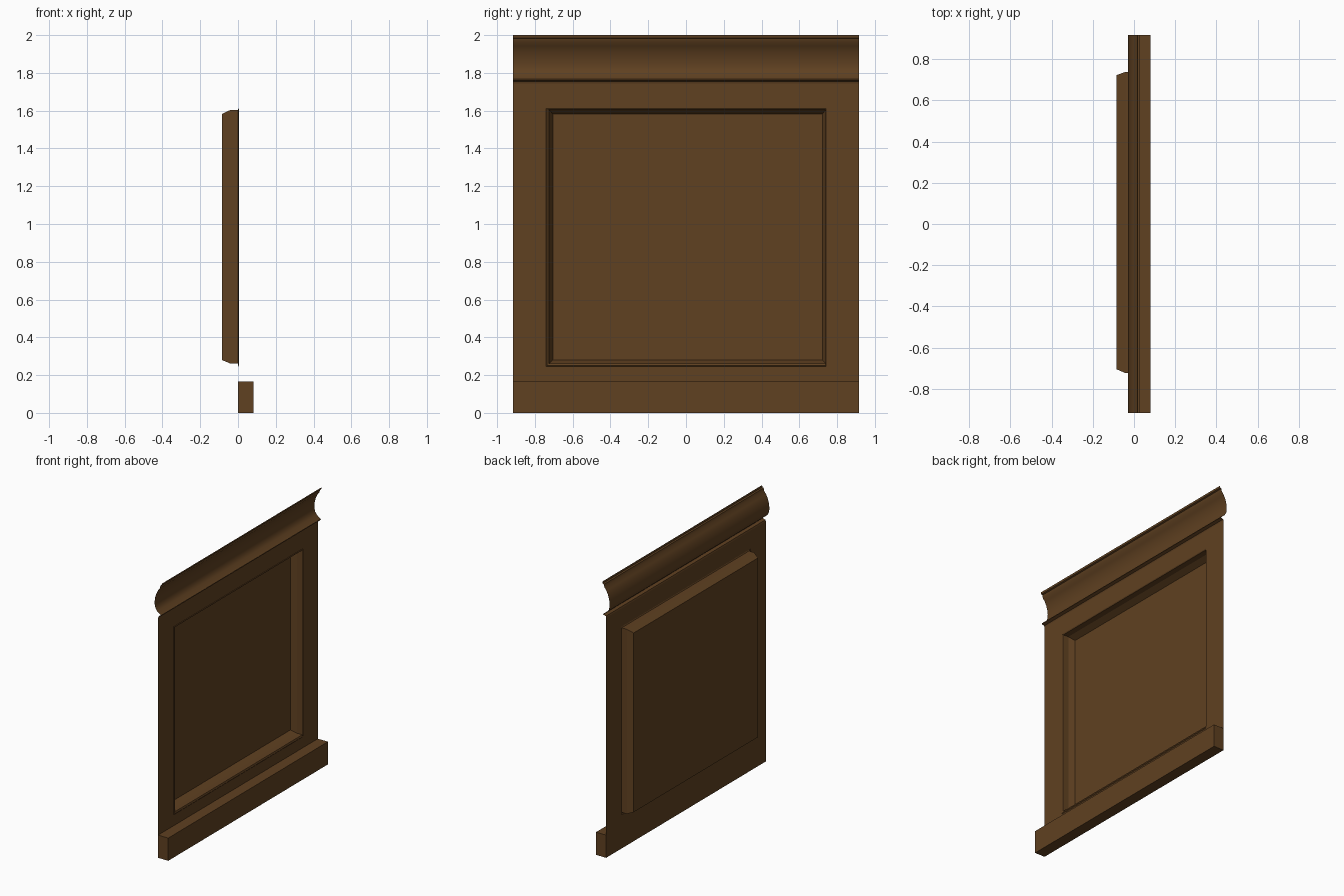
import bpy
import bmesh

if "Cube" in bpy.data.objects:
    bpy.data.objects.remove(bpy.data.objects["Cube"])

HALF = 0.917  # half width of the wall section

wood = bpy.data.materials.new("brown_wood")
wood.diffuse_color = (0.115, 0.052, 0.015, 1)
wood.use_nodes = True
wood.node_tree.nodes["Principled BSDF"].inputs["Base Color"].default_value = wood.diffuse_color


def finish(name, bm, smooth=True):
    mesh = bpy.data.meshes.new(name)
    bm.to_mesh(mesh)
    bm.free()
    obj = bpy.data.objects.new(name, mesh)
    bpy.context.collection.objects.link(obj)
    mesh.materials.append(wood)
    if smooth:
        bpy.ops.object.select_all(action='DESELECT')
        obj.select_set(True)
        bpy.context.view_layer.objects.active = obj
        bpy.ops.object.shade_smooth_by_angle(angle=0.6)
    return obj


def nested_rects(name, rects, cap=False):
    """Bridge rectangles (x, y0, y1, z0, z1), outermost first, facing +x."""
    bm = bmesh.new()
    loops = [[bm.verts.new((x, y, z)) for y, z in
              ((y0, z0), (y1, z0), (y1, z1), (y0, z1))]
             for x, y0, y1, z0, z1 in rects]
    for a, b in zip(loops, loops[1:]):
        for i in range(4):
            j = (i + 1) % 4
            bm.faces.new((a[i], a[j], b[j], b[i]))
    if cap:
        bm.faces.new(loops[-1])
    return finish(name, bm, smooth=False)


def extrude_profile(name, pts, caps=False):
    """Sweep an (x, z) profile, listed bottom to top, across the width."""
    bm = bmesh.new()
    a = [bm.verts.new((x, -HALF, z)) for x, z in pts]
    b = [bm.verts.new((x, HALF, z)) for x, z in pts]
    for i in range(len(pts) - 1):
        bm.faces.new((a[i], b[i], b[i + 1], a[i + 1]))
    if caps:
        bm.faces.new(a)
        bm.faces.new(b[::-1])
    return finish(name, bm)


# Thin wall sheet with a rectangular opening
nested_rects("wall_frame", [
    (0, -HALF, HALF, 0, 1.745),
    (0, -0.74, 0.74, 0.245, 1.612)])

# Recessed panel: small lip, straight wall, sloped edge, flat back
nested_rects("recessed_panel", [
    (0, -0.74, 0.74, 0.245, 1.612),
    (0.004, -0.735, 0.74, 0.25, 1.61),
    (0, -0.725, 0.738, 0.262, 1.603),
    (-0.042, -0.723, 0.738, 0.262, 1.603),
    (-0.085, -0.705, 0.722, 0.28, 1.582)], cap=True)

# Baseboard
extrude_profile("baseboard", [(0, 0), (0.081, 0), (0.081, 0.165), (0, 0.165)],
                caps=True)

# Cove crown moulding with a lower bead
extrude_profile("crown_moulding", [
    (0, 1.745), (0.003, 1.755), (0.024, 1.762), (0.022, 1.768),
    (-0.008, 1.79), (-0.021, 1.808), (-0.027, 1.83), (-0.028, 1.855),
    (-0.024, 1.885), (-0.015, 1.915), (-0.002, 1.942), (0.014, 1.962),
    (0.018, 1.982), (0.028, 1.986), (0.030, 2.0)])
